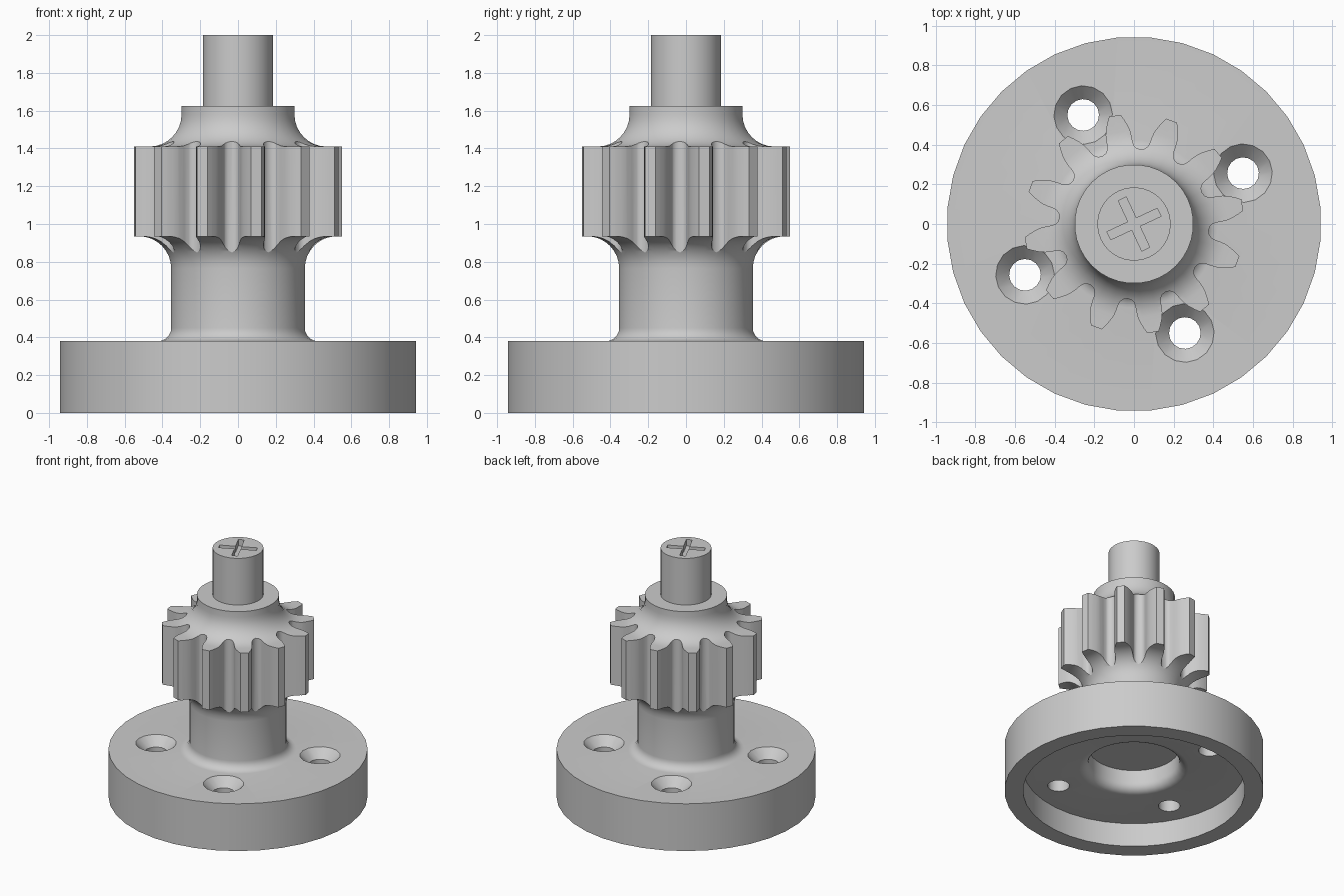
import bpy, bmesh, math
from math import sin, cos, radians, pi

if "Cube" in bpy.data.objects:
    bpy.data.objects.remove(bpy.data.objects["Cube"])

TURN = 25      # the holes, tooth gaps and slot all share this angle
TEETH = 12

steel = bpy.data.materials.new("light grey metal")
steel.diffuse_color = (0.6, 0.6, 0.6, 1)
steel.use_nodes = True
steel.node_tree.nodes["Principled BSDF"].inputs["Base Color"].default_value = steel.diffuse_color


def make_object(name, bm):
    bmesh.ops.recalc_face_normals(bm, faces=bm.faces)
    me = bpy.data.meshes.new(name)
    bm.to_mesh(me)
    bm.free()
    me.materials.append(steel)
    ob = bpy.data.objects.new(name, me)
    bpy.context.collection.objects.link(ob)
    return ob


def add_rings(bm, rings):
    """Skin a list of closed rings and cap both ends."""
    loops = [[bm.verts.new(p) for p in r] for r in rings]
    n = len(loops[0])
    for a, b in zip(loops, loops[1:]):
        for i in range(n):
            j = (i + 1) % n
            bm.faces.new((a[i], a[j], b[j], b[i]))
    bm.faces.new(loops[0][::-1])
    bm.faces.new(loops[-1])


def lathe(bm, profile, n, cx=0, cy=0, start=0):
    add_rings(bm, [[(cx + r * cos(start + 2 * pi * i / n), cy + r * sin(start + 2 * pi * i / n), z)
                    for i in range(n)] for r, z in profile])


def prism(bm, outline, z0, z1):
    add_rings(bm, [[(x, y, z) for x, y in outline] for z in (z0, z1)])


def fillet(r, z, rad, a0, a1, steps=8):
    """Arc points in the (radius, height) plane, angles in degrees."""
    return [(r + rad * cos(radians(a0 + (a1 - a0) * i / steps)),
             z + rad * sin(radians(a0 + (a1 - a0) * i / steps))) for i in range(steps + 1)]


# Turned body: hollow flange, column, gear blank, collar and shaft
profile = [(0.33, 0.36)]
profile += fillet(0.40, 0.26, 0.07, 180, 270, 6)
profile += [(0.81, 0.19), (0.81, 0), (0.945, 0), (0.945, 0.38)]
profile += fillet(0.425, 0.45, 0.07, 270, 180, 6)
profile += fillet(0.525, 0.765, 0.17, 180, 90)
profile += [(0.557, 0.935), (0.557, 1.41)]
profile += fillet(0.47, 1.58, 0.17, 270, 180)
profile += [(0.30, 1.625), (0.185, 1.625), (0.185, 2.0)]
bm = bmesh.new()
lathe(bm, profile, 36, start=radians(5))
body = make_object("flanged_gear_shaft", bm)

# Tooth gap cutters: (radius, half angle of the gap), with a rounded root
half = [(0.62, 13.5), (0.556, 12.0), (0.53, 10.4), (0.50, 8.7), (0.47, 7.3),
        (0.44, 6.5), (0.415, 6.0), (0.395, 4.9), (0.383, 3.0)]
side = half + [(0.378, 0)] + [(r, -a) for r, a in half[::-1]]
bm = bmesh.new()
for k in range(TEETH):
    mid = TURN + 360 / TEETH * k
    prism(bm, [(r * cos(radians(mid + a)), r * sin(radians(mid + a))) for r, a in side], 0.7, 1.6)
gaps = make_object("tooth_gap_cutter", bm)

# Countersunk bolt hole cutters
bm = bmesh.new()
for k in range(4):
    a = radians(TURN + 90 * k)
    lathe(bm, [(0.08, 0.1), (0.08, 0.31), (0.148, 0.38), (0.148, 0.45)], 16,
          0.607 * cos(a), 0.607 * sin(a), a)
holes = make_object("bolt_hole_cutter", bm)

# Cross slot cutter in the shaft end
L, W = 0.14, 0.022
cross = []
for k in range(4):
    a = radians(TURN + 90 * k)
    for x, y in ((L, -W), (L, W), (W, W)):
        cross.append((x * cos(a) - y * sin(a), x * sin(a) + y * cos(a)))
bm = bmesh.new()
prism(bm, cross, 1.95, 2.1)
slot = make_object("cross_slot_cutter", bm)

# Apply the cuts
bpy.context.view_layer.objects.active = body
for cutter in (gaps, holes, slot):
    cutter.hide_render = True
    mod = body.modifiers.new(cutter.name, 'BOOLEAN')
    mod.operation = 'DIFFERENCE'
    mod.solver = 'EXACT'
    mod.object = cutter
    bpy.ops.object.modifier_apply(modifier=mod.name)
    bpy.data.objects.remove(cutter)

bpy.ops.object.select_all(action='DESELECT')
body.select_set(True)
bpy.ops.object.shade_smooth_by_angle(angle=radians(30))
